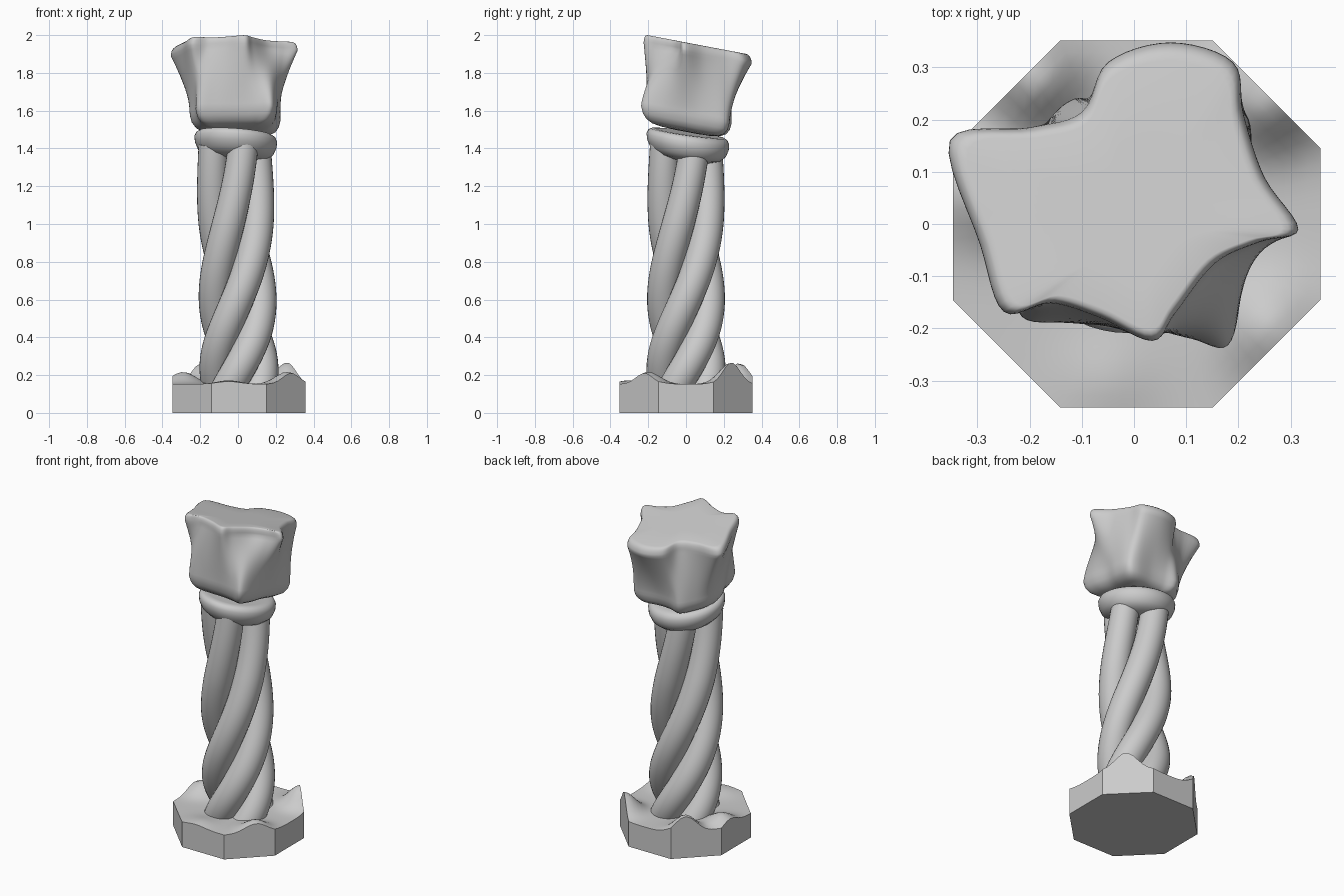
import bpy, bmesh, math
from mathutils import Vector

if "Cube" in bpy.data.objects:
    bpy.data.objects.remove(bpy.data.objects["Cube"], do_unlink=True)

stone = bpy.data.materials.new("grey_stone")
stone.use_nodes = True
colour = (0.6, 0.6, 0.6, 1)
stone.diffuse_color = colour
stone.node_tree.nodes["Principled BSDF"].inputs["Base Color"].default_value = colour


def loft(name, rings, angle=40):
    """Skin closed rings of equal length, cap both ends."""
    bm = bmesh.new()
    rows = [[bm.verts.new(p) for p in ring] for ring in rings]
    n = len(rows[0])
    for low, high in zip(rows, rows[1:]):
        for i in range(n):
            j = (i + 1) % n
            bm.faces.new((low[i], low[j], high[j], high[i]))
    bm.faces.new(rows[0][::-1])
    bm.faces.new(rows[-1])
    bmesh.ops.recalc_face_normals(bm, faces=bm.faces)
    mesh = bpy.data.meshes.new(name)
    bm.to_mesh(mesh)
    bm.free()
    ob = bpy.data.objects.new(name, mesh)
    bpy.context.collection.objects.link(ob)
    mesh.materials.append(stone)
    bpy.ops.object.select_all(action="DESELECT")
    ob.select_set(True)
    bpy.context.view_layer.objects.active = ob
    bpy.ops.object.shade_smooth_by_angle(angle=math.radians(angle))
    return ob


def smooth_outline(points, steps=6):
    """Closed Catmull-Rom curve through the points."""
    pts = [Vector(p) for p in points]
    n = len(pts)
    out = []
    for i in range(n):
        a, b, c, d = (pts[(i + k) % n] for k in (-1, 0, 1, 2))
        for s in range(steps):
            t = s / steps
            out.append(0.5 * (2 * b + (c - a) * t + (2 * a - 5 * b + 4 * c - d) * t * t
                              + (3 * b - a - 3 * c + d) * t ** 3))
    return out


# Octagonal base with a rolling, wavy top
BUMPS = ((0.26, 0.24, 0.115), (-0.19, 0.28, 0.11), (0.26, -0.2, 0.065),
         (-0.29, 0.06, 0.065), (-0.05, -0.3, 0.02))


def ground(x, y):
    return 0.152 + sum(h * math.exp(-((x - bx) ** 2 + (y - by) ** 2) / 0.008)
                       for bx, by, h in BUMPS)


corners = [Vector((0.005 + 0.381 * math.cos(a), 0.381 * math.sin(a)))
           for a in (math.pi / 8 + k * math.pi / 4 for k in range(8))]
edge = [corners[k].lerp(corners[(k + 1) % 8], s / 10) for k in range(8) for s in range(10)]
base_rings = [[(p.x, p.y, 0) for p in edge]]
for k in range(14):
    f = 1 - k / 15
    base_rings.append([(p.x * f, p.y * f, ground(p.x * f, p.y * f)) for p in edge])
loft("wavy_octagon_base", base_rings)


# Four intertwined strands, twisting faster towards the bottom
def strand_centre(z, start):
    d = 1.38 - z
    a = math.radians(start + 20 - 72 * d - 90 * d * d)
    r = 0.12 + 0.012 * max(0, 0.5 - z)
    return Vector((r * math.cos(a) + 0.01 - 0.02 * z, r * math.sin(a), z))


for k in range(4):
    rings = []
    for i in range(61):
        z = 0.08 + 1.34 * i / 60
        c = strand_centre(z, 90 * k)
        along = (strand_centre(z + 0.01, 90 * k) - strand_centre(z - 0.01, 90 * k)).normalized()
        u = along.cross(Vector((0, 1, 0))).normalized()
        v = along.cross(u)
        r = 0.086 - 0.015 * max(0, z - 1.0)
        rings.append([c + r * (u * math.cos(t) + v * math.sin(t))
                      for t in (math.tau * s / 28 for s in range(28))])
    loft("twisted_strand_%d" % (k + 1), rings)

# Tilted round collar with a tapering underside
profile = ((0.05, -0.105), (0.12, -0.1), (0.17, -0.085), (0.2, -0.058), (0.216, -0.022),
           (0.219, 0.01), (0.21, 0.03), (0.195, 0.04), (0.17, 0.042), (0.05, 0.036))
collar_rings = []
for r, h in profile:
    ring = []
    for s in range(56):
        a = math.tau * s / 56
        x, y = r * math.cos(a), r * math.sin(a)
        ring.append((x - 0.012, y + 0.01, 1.44 + h - 0.14 * y - 0.07 * x))
    collar_rings.append(ring)
loft("tilted_collar", collar_rings, 60)

# Five-lobed crown: the lower lobes sit under the hollows of the upper ones
upper = smooth_outline((
    (.315, -.01), (.25, .09), (.21, .21), (.19, .31), (.07, .348), (-.05, .31),
    (-.1, .215), (-.2, .185), (-.353, .16), (-.295, -.04), (-.25, -.168), (-.16, -.152),
    (-.065, -.18), (.035, -.224), (.08, -.17), (.155, -.076), (.24, -.035)))
lower = smooth_outline((
    (.205, 0), (.222, .1), (.22, .2), (.17, .23), (.05, .22), (-.04, .225),
    (-.115, .24), (-.18, .18), (-.235, .1), (-.255, .01), (-.225, -.09), (-.215, -.178),
    (-.12, -.19), (.02, -.2), (.11, -.22), (.18, -.233), (.205, -.13)))


def crown_ring(outline, scale, z):
    return [(p.x * scale, p.y * scale, z - 0.19 * p.y * scale) for p in outline]


crown_rings = [crown_ring(lower, s, z) for s, z in
               ((0.25, 1.488), (0.55, 1.491), (0.75, 1.499), (0.88, 1.516), (0.96, 1.543))]
for i in range(17):
    t = i / 16
    mix = [a.lerp(b, t ** 1.4) for a, b in zip(lower, upper)]
    crown_rings.append(crown_ring(mix, 1, 1.58 + 0.335 * t))
crown_rings += [crown_ring(upper, s, z) for s, z in
                ((0.998, 1.927), (0.987, 1.941), (0.968, 1.952), (0.94, 1.959),
                 (0.9, 1.961), (0.5, 1.961))]
loft("lobed_crown", crown_rings, 60)
